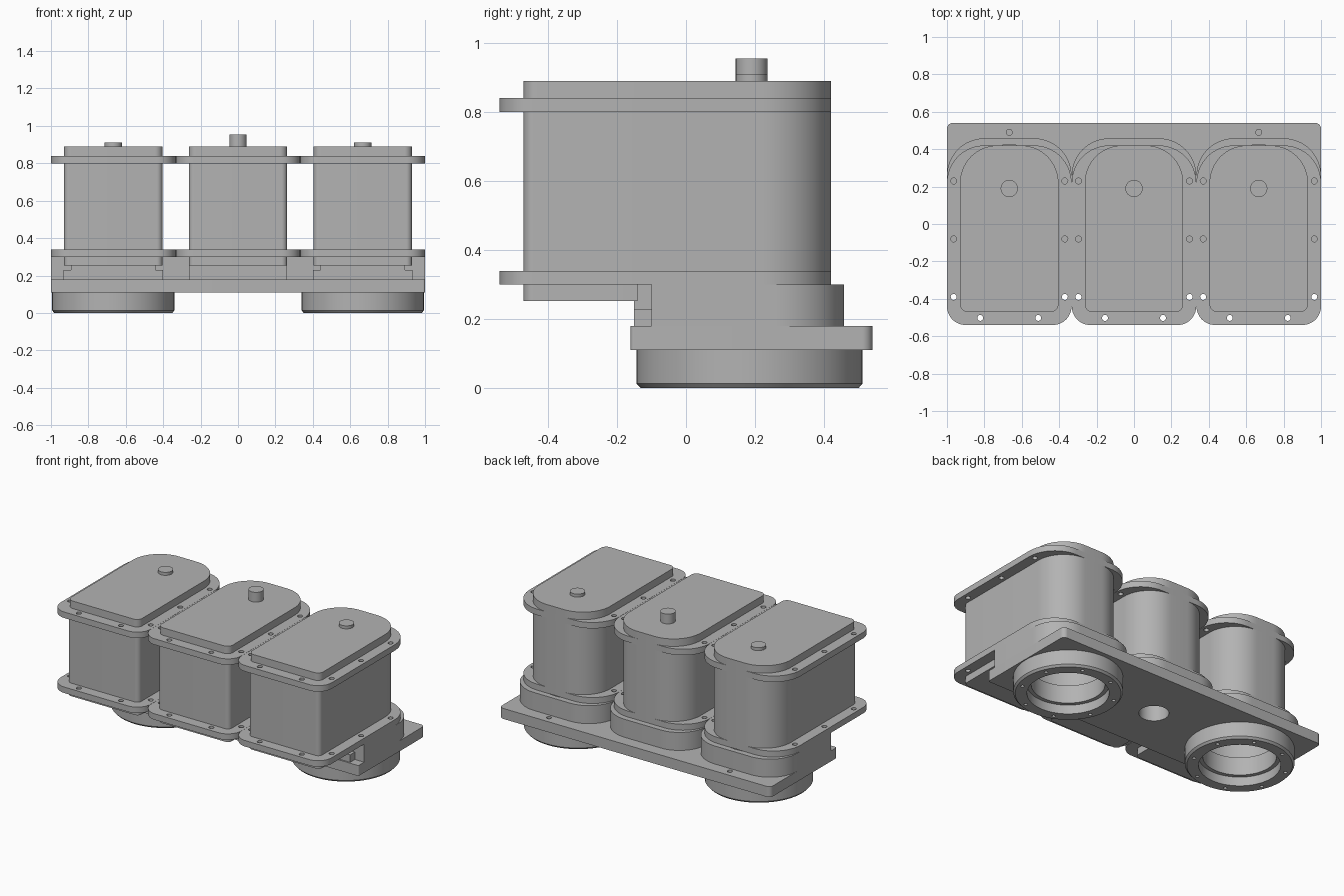
import bpy, bmesh
from math import sin, cos, pi, radians

cube = bpy.data.objects.get("Cube")
if cube:
    bpy.data.objects.remove(cube)

grey = bpy.data.materials.new("machined_grey")
grey.use_nodes = True
colour = (0.45, 0.45, 0.45, 1)
grey.diffuse_color = colour
grey.node_tree.nodes["Principled BSDF"].inputs["Base Color"].default_value = colour

PITCH = 0.667      # spacing of the three units
PORT_Y = 0.184     # centre line of rings and ports


def finish(name, bm):
    bmesh.ops.recalc_face_normals(bm, faces=bm.faces)
    mesh = bpy.data.meshes.new(name)
    bm.to_mesh(mesh)
    bm.free()
    obj = bpy.data.objects.new(name, mesh)
    bpy.context.collection.objects.link(obj)
    mesh.materials.append(grey)
    return obj


def smooth(obj):
    bpy.ops.object.select_all(action='DESELECT')
    obj.select_set(True)
    bpy.context.view_layer.objects.active = obj
    bpy.ops.object.shade_smooth_by_angle(angle=radians(30))


def slab(name, cx, half, y0, y1, z0, z1, front_r, back_r):
    """Extruded rectangle with separate front and back corner radii."""
    bm = bmesh.new()
    verts = []
    corners = [(1, y1, -1, back_r), (-1, y1, -1, back_r),
               (-1, y0, 1, front_r), (1, y0, 1, front_r)]
    for i, (sx, y, sy, r) in enumerate(corners):
        steps = 16 if r > 0 else 0
        for k in range(steps + 1):
            a = i * pi / 2 + (k / steps if steps else 0) * pi / 2
            verts.append(bm.verts.new((cx + sx * (half - r) + r * cos(a),
                                       y + sy * r + r * sin(a), z0)))
    face = bm.faces.new(verts)
    top = bmesh.ops.extrude_face_region(bm, geom=[face])["geom"]
    bmesh.ops.translate(bm, vec=(0, 0, z1 - z0),
                        verts=[v for v in top if isinstance(v, bmesh.types.BMVert)])
    return finish(name, bm)


def lathe(name, cx, cy, profile, closed=True, steps=64):
    """Turn a list of (radius, height) points about a vertical axis."""
    bm = bmesh.new()
    rows = [[bm.verts.new((cx + r * cos(2 * pi * k / steps),
                           cy + r * sin(2 * pi * k / steps), z))
             for k in range(steps)] for r, z in profile]
    pairs = list(zip(rows, rows[1:]))
    if closed:
        pairs.append((rows[-1], rows[0]))
    else:
        bm.faces.new(rows[0])
        bm.faces.new(rows[-1])
    for a, b in pairs:
        for k in range(steps):
            n = (k + 1) % steps
            bm.faces.new((a[k], a[n], b[n], b[k]))
    return finish(name, bm)


def drill(obj, holes, z0, z1):
    """Cut vertical round holes given as (x, y, radius)."""
    bm = bmesh.new()
    for x, y, r in holes:
        found = bmesh.ops.create_cone(bm, cap_ends=True, segments=20 if r < 0.05 else 64,
                                      radius1=r, radius2=r, depth=z1 - z0)
        bmesh.ops.translate(bm, verts=found["verts"], vec=(x, y, (z0 + z1) / 2))
    cutter = finish("hole_cutter", bm)
    cutter.hide_render = True
    mod = obj.modifiers.new("holes", 'BOOLEAN')
    mod.operation, mod.solver, mod.object = 'DIFFERENCE', 'EXACT', cutter
    bpy.ops.object.select_all(action='DESELECT')
    obj.select_set(True)
    bpy.context.view_layer.objects.active = obj
    bpy.ops.object.modifier_apply(modifier=mod.name)
    bpy.data.objects.remove(cutter)


parts = []

# The three housings
for side, label in ((-1, "right"), (0, "middle"), (1, "left")):
    cx = side * PITCH
    port = 0.24 if side else 0.09
    screws = [(cx + s * 0.297, y, 0.016) for s in (-1, 1) for y in (-0.39, -0.08, 0.23)]
    screws += [(cx + s * 0.155, -0.502, 0.016) for s in (-1, 1)]

    # Body, cap and the lip below the body
    parts.append(slab(label + "_body", cx, 0.263, -0.47, 0.42, 0.34, 0.80, 0.03, 0.2))
    parts.append(slab(label + "_cap", cx, 0.263, -0.47, 0.42, 0.84, 0.89, 0.04, 0.2))
    parts.append(slab(label + "_lip", cx, 0.263, -0.47, -0.14, 0.253, 0.30, 0.03, 0))

    # Screwed flanges
    for place, z in (("lower", 0.30), ("upper", 0.80)):
        flange = slab(f"{label}_{place}_flange", cx, 0.333, -0.54, 0.42, z, z + 0.04, 0.1, 0.2)
        drill(flange, screws, z - 0.02, z + 0.06)
        parts.append(flange)

    # Lower block with its port
    block = slab(label + "_block", cx, 0.333, -0.10, 0.458, 0.18, 0.30, 0, 0.2)
    drill(block, [(cx, PORT_Y, port)], 0.16, 0.32)
    parts.append(block)
    nose = 0.225 if side else 0.263
    parts.append(slab(label + "_block_nose", cx, nose, -0.15, -0.10, 0.18, 0.30, 0, 0))
    if side:
        for s in (-1, 1):
            parts.append(slab(label + "_lug", cx + s * 0.245, 0.02, -0.15, -0.10,
                              0.18, 0.23, 0, 0))

    # Top pin
    top = 0.91 if side else 0.955
    parts.append(lathe(label + "_pin", cx, 0.19, [(0.046, 0.89), (0.046, top)],
                       closed=False, steps=32))

    # Stepped mounting ring below the outer units
    if side:
        ring = lathe(label + "_ring", cx, PORT_Y,
                     [(0.315, 0), (0.327, 0.013), (0.327, 0.11), (0.22, 0.11),
                      (0.22, 0.06), (0.245, 0.06), (0.245, 0)])
        bolts = [(cx + 0.285 * cos(k * pi / 4 + pi / 8),
                  PORT_Y + 0.285 * sin(k * pi / 4 + pi / 8), 0.011) for k in range(8)]
        drill(ring, bolts, -0.02, 0.05)
        parts.append(ring)

# Base plate
plate = slab("base_plate", 0, 1.0, -0.16, 0.54, 0.11, 0.18, 0.01, 0.03)
drill(plate, [(-PITCH, PORT_Y, 0.22), (0, PORT_Y, 0.09), (PITCH, PORT_Y, 0.22),
              (-PITCH, 0.49, 0.016), (PITCH, 0.49, 0.016)], 0.09, 0.20)
parts.append(plate)

for part in parts:
    smooth(part)
